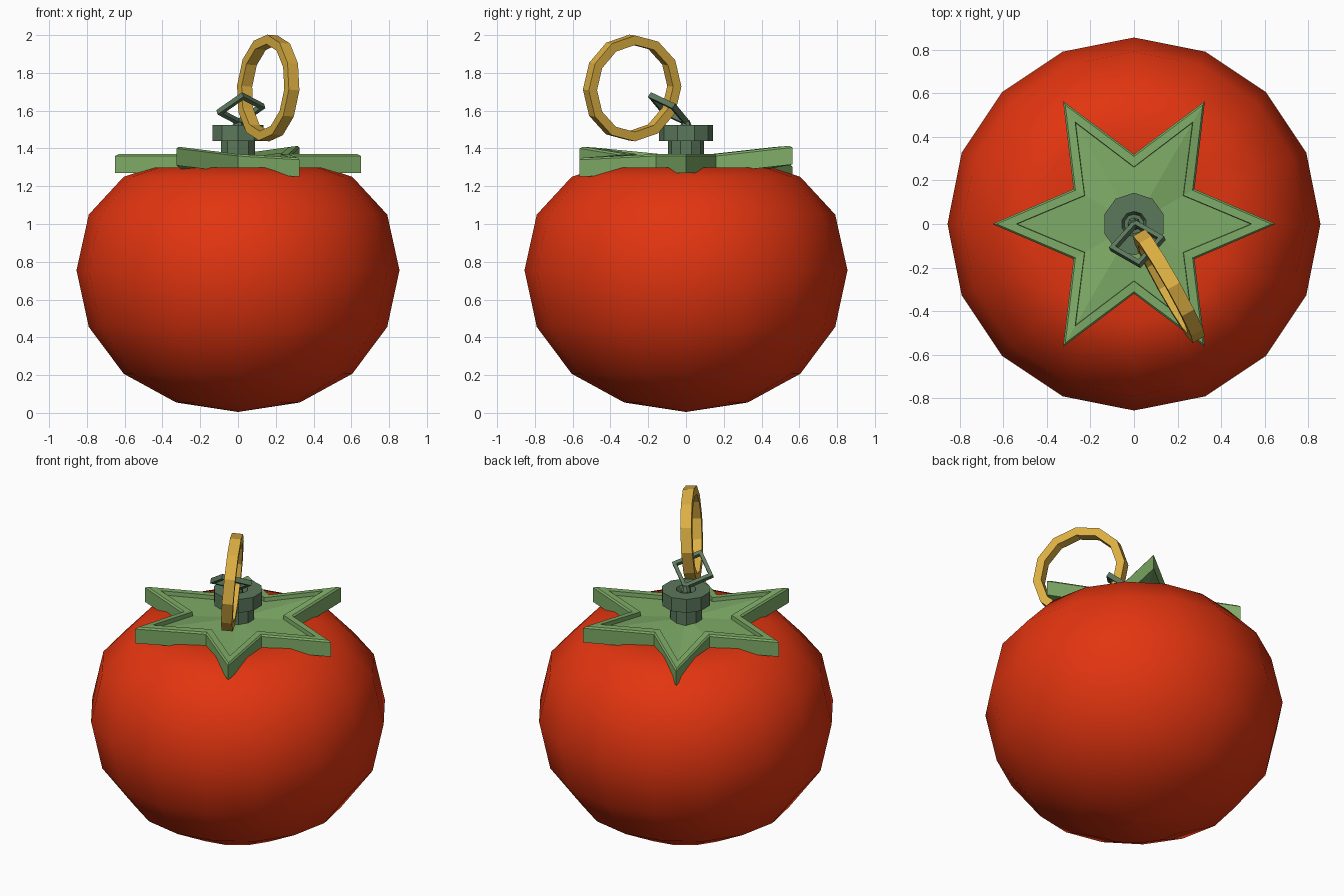
import bpy, bmesh, math
from mathutils import Vector, Matrix

if "Cube" in bpy.data.objects:
    bpy.data.objects.remove(bpy.data.objects["Cube"])


def material(name, rgb):
    m = bpy.data.materials.new(name)
    m.diffuse_color = (*rgb, 1)
    m.use_nodes = True
    m.node_tree.nodes["Principled BSDF"].inputs["Base Color"].default_value = m.diffuse_color
    return m


RED = material("tomato red", (0.76, 0.035, 0.005))
LEAF = material("leaf green", (0.21, 0.41, 0.135))
STEM = material("stem green", (0.105, 0.185, 0.105))
GOLD = material("ring gold", (0.72, 0.43, 0.055))


def finish(name, bm, mat, smooth=False):
    bmesh.ops.recalc_face_normals(bm, faces=bm.faces)
    me = bpy.data.meshes.new(name)
    bm.to_mesh(me)
    bm.free()
    me.materials.append(mat)
    for p in me.polygons:
        p.use_smooth = smooth
    ob = bpy.data.objects.new(name, me)
    bpy.context.collection.objects.link(ob)
    return ob


def bridge(bm, a, b):
    n = len(a)
    for i in range(n):
        bm.faces.new((a[i], a[(i + 1) % n], b[(i + 1) % n], b[i]))


def lathe(name, profile, sides, mat, start=0.0, smooth=False):
    """Revolve (radius, z) points around z and close both ends."""
    bm = bmesh.new()
    rings = []
    for r, z in profile:
        rings.append([bm.verts.new((r * math.cos(start + math.tau * i / sides),
                                    r * math.sin(start + math.tau * i / sides), z))
                      for i in range(sides)])
    for a, b in zip(rings, rings[1:]):
        bridge(bm, a, b)
    bm.faces.new(rings[0])
    bm.faces.new(rings[-1])
    bmesh.ops.remove_doubles(bm, verts=bm.verts, dist=1e-4)
    return finish(name, bm, mat, smooth)


def hoop(name, centre, normal, first, radius, section, sides, mat):
    """Polygonal ring: section holds (radial, axial) offsets."""
    n = Vector(normal).normalized()
    u = Vector(first)
    u = (u - n * u.dot(n)).normalized()
    v = n.cross(u)
    bm = bmesh.new()
    loops = []
    for i in range(sides):
        a = math.tau * i / sides
        d = u * math.cos(a) + v * math.sin(a)
        loops.append([bm.verts.new(Vector(centre) + d * (radius + r) + n * h)
                      for r, h in section])
    for i in range(sides):
        bridge(bm, loops[i], loops[(i + 1) % sides])
    return finish(name, bm, mat)


# Fruit body with a shallow dent on top
lathe("fruit_body",
      [(0.0001, 0.005), (0.327, 0.055), (0.605, 0.207), (0.79, 0.455), (0.855, 0.755),
       (0.79, 1.05), (0.605, 1.25), (0.45, 1.30), (0.25, 1.285), (0.0001, 1.25)],
      16, RED, smooth=True)

# Six-pointed leaf star with a raised rim and alternating tip heights
TIP_LIFT = [0, 0.045, -0.055, 0, 0.04, -0.02]


def star_loop(bm, tip, valley, z):
    loop = []
    for i in range(12):
        a = math.tau * i / 12
        r = valley if i % 2 else tip
        lift = 0 if i % 2 else TIP_LIFT[i // 2] * tip / 0.65
        loop.append(bm.verts.new((r * math.cos(a), r * math.sin(a), z + lift)))
    return loop


bm = bmesh.new()
loops = [star_loop(bm, t, v, z) for t, v, z in
         [(0.65, 0.32, 1.27), (0.65, 0.32, 1.36), (0.63, 0.31, 1.37),
          (0.54, 0.262, 1.37), (0.535, 0.26, 1.345)]]
for a, b in zip(loops, loops[1:]):
    bridge(bm, a, b)
for loop, z in ((loops[0], 1.27), (loops[-1], 1.345)):
    c = bm.verts.new((0, 0, z))
    for i in range(12):
        bm.faces.new((loop[i], loop[(i + 1) % 12], c))
finish("leaf_star", bm, LEAF)

# Stem and its wider cap with a socket
lathe("stem", [(0.095, 1.28), (0.095, 1.45)], 10, STEM, math.pi / 2)
lathe("stem_cap", [(0.143, 1.44), (0.143, 1.525), (0.058, 1.525), (0.045, 1.49)],
      10, STEM, math.pi / 2)
lathe("socket_post", [(0.025, 1.48), (0.03, 1.52), (0.018, 1.55)], 8, STEM)

# Square wire link
W = 0.015
SQUARE = [(-W, -W), (W, -W), (W, W), (-W, W)]
hoop("wire_link", (0.015, -0.09, 1.608), (-0.013, 0.034, 0.047), (0.02, -0.2, 0.15),
     0.115, SQUARE, 4, STEM)

# Gold key ring
BAND = [(-0.025, -0.032), (0.025, -0.032), (0.025, 0.032), (-0.025, 0.032)]
hoop("key_ring", (0.16, -0.285, 1.72), (0.87, 0.49, -0.07), (0.04, -0.02, 1),
     0.256, BAND, 12, GOLD)
